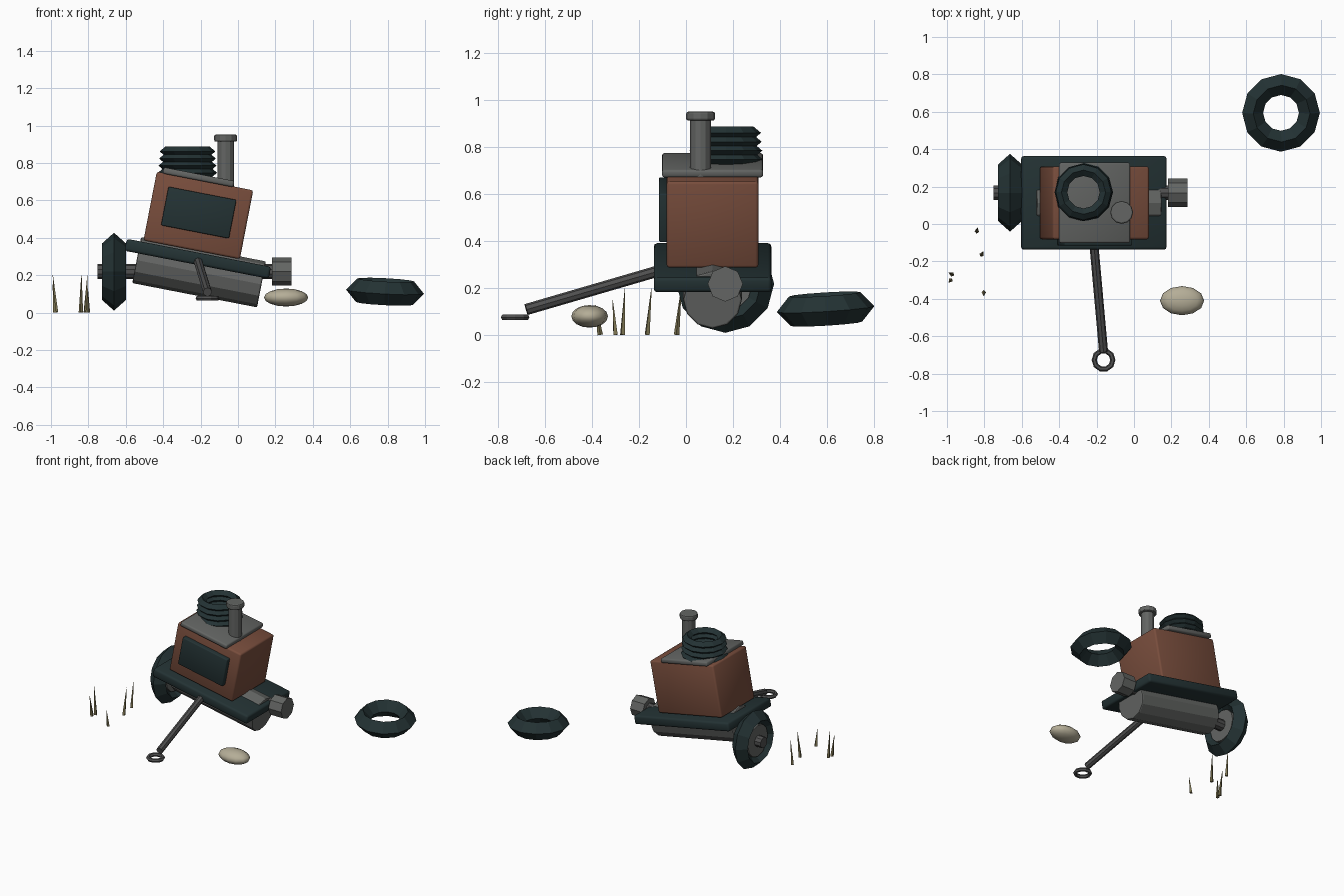
import bpy, bmesh, math
from mathutils import Vector, Matrix

if "Cube" in bpy.data.objects:
    bpy.data.objects.remove(bpy.data.objects["Cube"])


def material(name, r, g, b):
    m = bpy.data.materials.new(name)
    m.use_nodes = True
    m.diffuse_color = (r, g, b, 1)
    node = m.node_tree.nodes["Principled BSDF"]
    node.inputs["Base Color"].default_value = (r, g, b, 1)
    node.inputs["Roughness"].default_value = 0.8
    return m


RUST = material("rust brown", 0.19, 0.075, 0.046)
DARK = material("dark teal", 0.017, 0.032, 0.034)
STEEL = material("steel grey", 0.125, 0.13, 0.125)
IRON = material("dark iron", 0.08, 0.08, 0.08)
STONE = material("pale stone", 0.46, 0.42, 0.31)
GRASS = material("dry grass", 0.21, 0.18, 0.085)
TILT = math.radians(11)   # lean of the machine toward its missing wheel
MID_Y = 0.113


def make(name, bm, mat, loc=(0, 0, 0), rot=(0, 0, 0), bevel=0, smooth=False):
    """Turn a bmesh into a finished object."""
    bmesh.ops.recalc_face_normals(bm, faces=bm.faces)
    if bevel:
        edges = [e for e in bm.edges if e.calc_face_angle(0) > 1]
        bmesh.ops.bevel(bm, geom=edges, offset=bevel, segments=2,
                        affect='EDGES', profile=0.5)
    for f in bm.faces:
        f.smooth = smooth
    mesh = bpy.data.meshes.new(name)
    bm.to_mesh(mesh)
    bm.free()
    mesh.materials.append(mat)
    obj = bpy.data.objects.new(name, mesh)
    bpy.context.collection.objects.link(obj)
    obj.location = loc
    obj.rotation_euler = rot
    return obj


def box(name, mat, loc, size, bevel, rot=(0, TILT, 0)):
    bm = bmesh.new()
    bmesh.ops.create_cube(bm, size=1, matrix=Matrix.Diagonal((*size, 1)))
    return make(name, bm, mat, loc, rot, bevel, True)


def rod(name, mat, start, end, r1, r2=None, sides=12, bevel=0):
    """Cylinder or cone between two points."""
    start, end = Vector(start), Vector(end)
    axis = end - start
    bm = bmesh.new()
    bmesh.ops.create_cone(bm, cap_ends=True, segments=sides, radius1=r1,
                          radius2=r1 if r2 is None else r2, depth=axis.length)
    turn = axis.to_track_quat('Z', 'Y').to_euler()
    return make(name, bm, mat, (start + end) / 2, turn, bevel)


def ring(name, mat, loc, major, half_width, half_height,
         rot=(0, 0, 0), sides=12, profile=4):
    """Faceted ring, its cross-section having a corner facing outward."""
    bm = bmesh.new()
    loops = []
    for i in range(sides):
        a = math.tau * i / sides
        loop = []
        for j in range(profile):
            b = math.tau * j / profile
            r = major + half_width * math.cos(b)
            loop.append(bm.verts.new((r * math.cos(a), r * math.sin(a),
                                      half_height * math.sin(b))))
        loops.append(loop)
    for i in range(sides):
        p, q = loops[i], loops[(i + 1) % sides]
        for j in range(profile):
            k = (j + 1) % profile
            bm.faces.new((p[j], q[j], q[k], p[k]))
    return make(name, bm, mat, loc, rot)


# Tilted chassis, housing and lid
box("chassis", DARK, (-0.215, MID_Y, 0.288), (0.785, 0.5, 0.065), 0.014)
box("housing", RUST, (-0.212, MID_Y, 0.52), (0.525, 0.39, 0.375), 0.012)
box("front_panel", DARK, (-0.21, -0.085, 0.535), (0.37, 0.06, 0.21), 0.006)
box("lid", STEEL, (-0.211, MID_Y, 0.724), (0.385, 0.43, 0.034), 0.01)

# Tank slung under the chassis
along = Vector((math.cos(TILT), 0, -math.sin(TILT)))
tank_mid = Vector((-0.208, MID_Y, 0.216))
rod("tank", STEEL, tank_mid - along * 0.34, tank_mid + along * 0.34, 0.125,
    bevel=0.008)

# Axle with one wheel left and a bare hub
AXLE_Y, AXLE_Z = 0.167, 0.219
rod("axle", IRON, (-0.752, AXLE_Y, AXLE_Z), (0.2, AXLE_Y, AXLE_Z), 0.04, sides=10)
ring("wheel_tyre", DARK, (-0.663, AXLE_Y, AXLE_Z), 0.152, 0.056, 0.063,
     (0, math.pi / 2, 0))
rod("wheel_disc", STEEL, (-0.703, AXLE_Y, AXLE_Z), (-0.623, AXLE_Y, AXLE_Z), 0.115)
rod("bare_hub", STEEL, (0.183, AXLE_Y, AXLE_Z), (0.286, AXLE_Y, AXLE_Z), 0.075, sides=8)

# Loose tyre lying on the ground
ring("loose_tyre", DARK, (0.786, 0.594, 0.112), 0.152, 0.056, 0.063,
     (math.radians(3.5), math.radians(3), 0))

# Tow bar and eye
rod("tow_bar", IRON, (-0.218, -0.07, 0.288), (-0.163, -0.68, 0.11), 0.024, sides=8)
ring("tow_eye", IRON, (-0.163, -0.727, 0.077), 0.05, 0.014, 0.014, sides=10, profile=6)

# Exhaust pipe with cap
rod("exhaust_pipe", STEEL, (-0.066, 0.062, 0.67), (-0.066, 0.062, 0.92), 0.044)
rod("exhaust_cap", STEEL, (-0.066, 0.062, 0.914), (-0.066, 0.062, 0.952), 0.061,
    bevel=0.008)

# Coiled hose stacked on the lid
for i in range(4):
    ring(f"hose_coil_{i + 1}", DARK, (-0.27, 0.17, 0.748 + i * 0.038),
         0.127 - i * 0.003, 0.031, 0.026)

# Stone
bm = bmesh.new()
bmesh.ops.create_uvsphere(bm, u_segments=12, v_segments=8, radius=1,
                          matrix=Matrix.Diagonal((0.118, 0.078, 0.048, 1)))
make("stone", bm, STONE, (0.257, -0.41, 0.081), smooth=True)

# Grass blades: foot x, foot y, tip shift x, tip shift y, height
blades = [(-0.84, -0.04, 0.003, 0.02, 0.2), (-0.815, -0.165, 0.01, 0.018, 0.2),
          (-0.972, -0.27, -0.018, 0.01, 0.2), (-0.98, -0.3, -0.01, -0.012, 0.15),
          (-0.803, -0.365, 0.0, -0.02, 0.13)]
for i, (x, y, dx, dy, h) in enumerate(blades):
    rod(f"grass_blade_{i + 1}", GRASS, (x, y, 0.002), (x + dx, y + dy, h),
        0.012, 0.001, sides=4)
